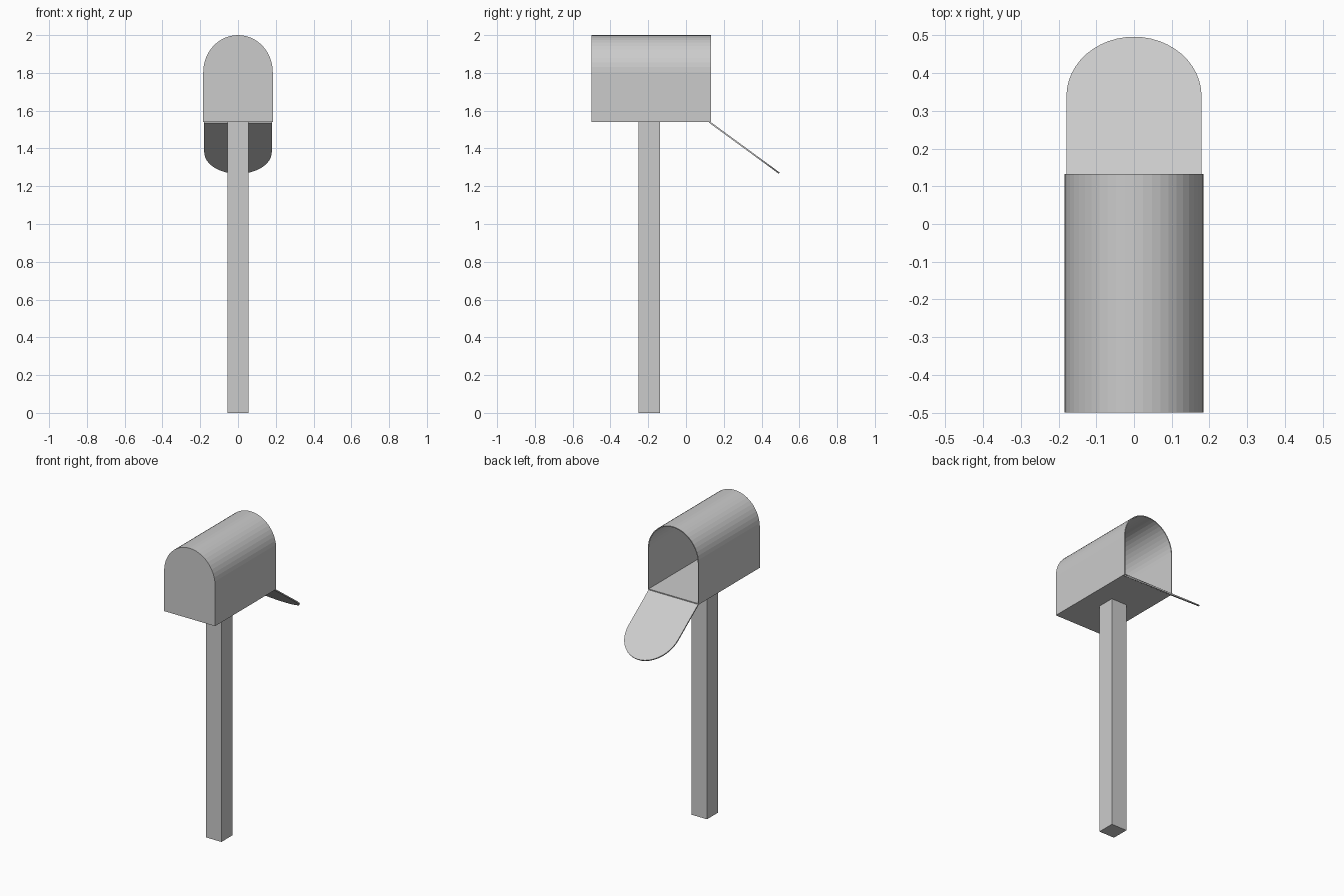
import bpy, bmesh, math
from mathutils import Matrix

if "Cube" in bpy.data.objects:
    bpy.data.objects.remove(bpy.data.objects["Cube"])


def arch_profile(half_w, straight, height, segs=24):
    """Arched outline: flat base at v=0, straight sides, rounded top."""
    pts = [(-half_w, 0), (half_w, 0)]
    for i in range(segs + 1):
        a = math.pi * i / segs
        pts.append((half_w * math.cos(a), straight + (height - straight) * math.sin(a)))
    return pts


def arch_object(name, profile, depth, open_back=False):
    """Extrude an arched outline (in xz) along +y by depth."""
    bm = bmesh.new()
    face = bm.faces.new([bm.verts.new((x, 0, z)) for x, z in profile])
    res = bmesh.ops.extrude_face_region(bm, geom=[face], use_keep_orig=True)
    moved = [g for g in res["geom"] if isinstance(g, bmesh.types.BMVert)]
    cap = [g for g in res["geom"] if isinstance(g, bmesh.types.BMFace)]
    bmesh.ops.translate(bm, verts=moved, vec=(0, depth, 0))
    bmesh.ops.recalc_face_normals(bm, faces=bm.faces[:])
    if open_back:
        bmesh.ops.delete(bm, geom=cap, context='FACES_ONLY')
    mesh = bpy.data.meshes.new(name)
    bm.to_mesh(mesh)
    bm.free()
    obj = bpy.data.objects.new(name, mesh)
    bpy.context.collection.objects.link(obj)
    return obj


BASE_Z = 1.54

# Post
bpy.ops.mesh.primitive_cube_add(size=1, location=(0, -0.194, BASE_Z / 2))
post = bpy.context.object
post.name = "post"
post.scale = (0.112, 0.114, BASE_Z)

# Hollow box with an arched roof, open at the +y end
box = arch_object("mailbox_shell", arch_profile(0.184, 0.265, 0.46), 0.632, open_back=True)
box.location = (0, -0.5, BASE_Z)
shell = box.modifiers.new("wall", 'SOLIDIFY')
shell.thickness = 0.006
shell.offset = -1
shell.use_even_offset = True

# Open door, hinged at the lower edge and hanging outward
door = arch_object("door", arch_profile(0.179, 0.262, 0.457), 0.008)
door.matrix_world = (Matrix.Translation((0, 0.125, BASE_Z - 0.001))
                     @ Matrix.Rotation(-math.radians(126.2), 4, 'X')
                     @ Matrix.Translation((0, -0.004, 0)))
